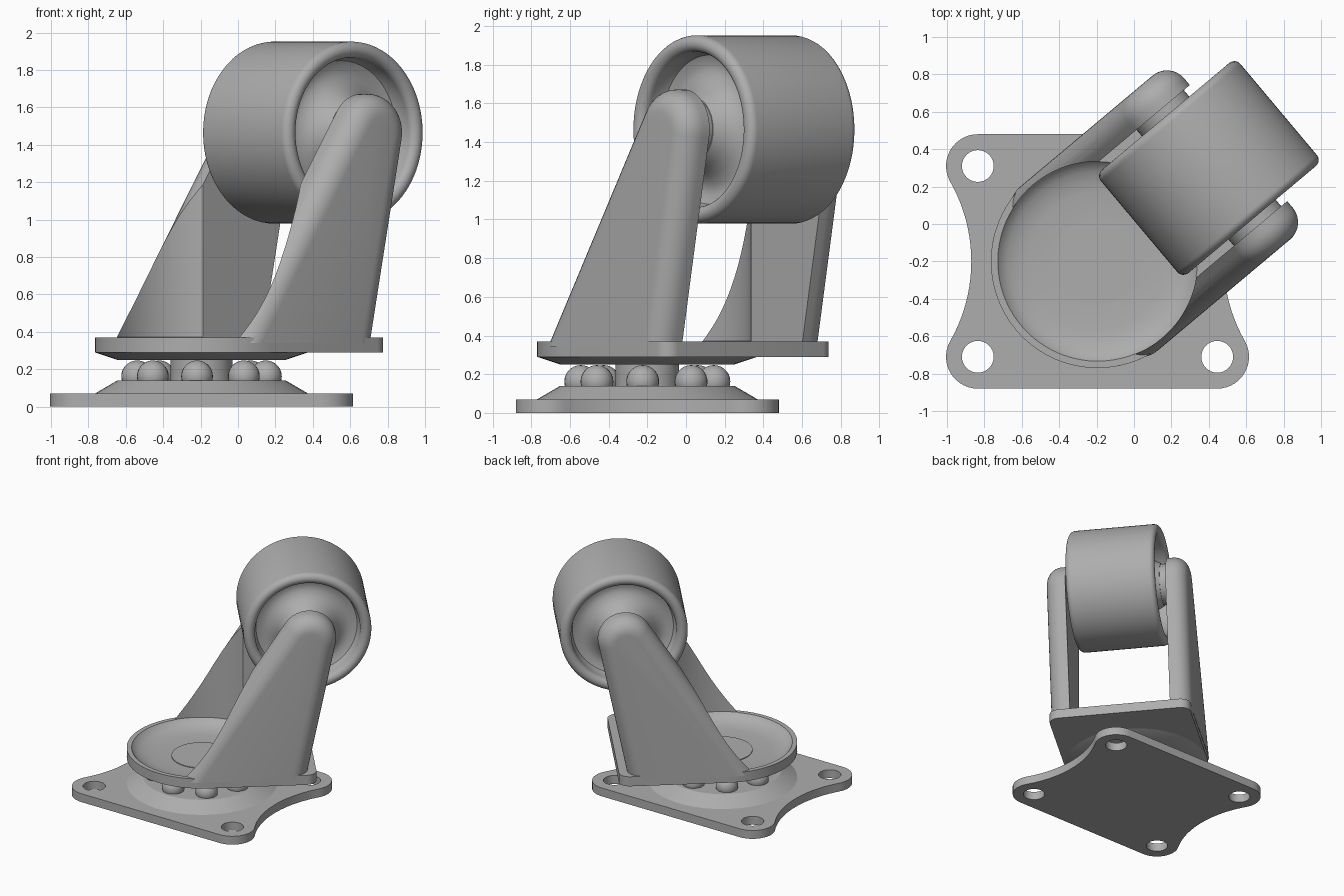
import bpy, bmesh
from math import sin, cos, pi, radians
from mathutils import Matrix

cube = bpy.data.objects.get("Cube")
if cube:
    bpy.data.objects.remove(cube, do_unlink=True)

GREY = (0.42, 0.42, 0.42, 1)
metal = bpy.data.materials.new("plain grey")
metal.use_nodes = True
metal.diffuse_color = GREY
metal.node_tree.nodes["Principled BSDF"].inputs["Base Color"].default_value = GREY


def finish(name, bm, matrix):
    bmesh.ops.recalc_face_normals(bm, faces=bm.faces)
    mesh = bpy.data.meshes.new(name)
    bm.to_mesh(mesh)
    bm.free()
    mesh.materials.append(metal)
    ob = bpy.data.objects.new(name, mesh)
    bpy.context.collection.objects.link(ob)
    ob.matrix_world = matrix
    return ob


def loft(name, rings, matrix=Matrix()):
    """Skin a stack of equal-length rings and cap both ends."""
    bm = bmesh.new()
    loops = [[bm.verts.new(p) for p in ring] for ring in rings]
    n = len(loops[0])
    for a, b in zip(loops, loops[1:]):
        for i in range(n):
            j = (i + 1) % n
            bm.faces.new((a[i], a[j], b[j], b[i]))
    bm.faces.new(loops[0])
    bm.faces.new(loops[-1])
    return finish(name, bm, matrix)


def arc(cx, cy, r, start, end, n):
    angles = [radians(start + (end - start) * i / n) for i in range(n + 1)]
    return [(cx + r * cos(a), cy + r * sin(a)) for a in angles]


def lathe(name, profile, matrix=Matrix(), n=64):
    return loft(name, [[(x, y, z) for x, y in arc(0, 0, r, 0, 360, n)[:-1]]
                       for r, z in profile], matrix)


def prism(name, outline, z0, z1, matrix):
    return loft(name, [[(x, y, z) for x, y in outline] for z in (z0, z1)], matrix)


def cut(ob, cutters):
    for c in cutters:
        mod = ob.modifiers.new("cut", 'BOOLEAN')
        mod.operation, mod.solver, mod.object = 'DIFFERENCE', 'EXACT', c
    dg = bpy.context.evaluated_depsgraph_get()
    mesh = bpy.data.meshes.new_from_object(ob.evaluated_get(dg))
    ob.modifiers.clear()
    ob.data = mesh


centre = Matrix.Translation((-0.195, -0.2, 0))
swivel = centre @ Matrix.Rotation(radians(40), 4, 'Z')
AXLE_U, AXLE_Z = 0.777, 1.465
parts, cutters = [], []

# Mounting plate: rounded corners, waisted left and right sides, four holes
HX, HY, CORNER, WAIST_X, WAIST_R, TURN = 0.64, 0.51, 0.17, 1.536, 0.861, 29.6
half = (arc(HX, -HY, CORNER, -90, TURN, 14)
        + arc(WAIST_X, 0, WAIST_R, 180 + TURN, 180 - TURN, 20)[1:-1]
        + arc(HX, HY, CORNER, -TURN, 90, 14))
base = prism("mounting_plate", half + [(-x, -y) for x, y in half], 0, 0.07, centre)
holes = [lathe("hole_cutter", [(0.085, -0.1), (0.085, 0.2)],
               centre @ Matrix.Translation((sx * HX, sy * HY, 0)), 32)
         for sx in (-1, 1) for sy in (-1, 1)]
cut(base, holes)
cutters += holes
parts.append(base)

# Lower race, centre pin and ball bearings
parts.append(lathe("lower_race", [(0.57, 0.06), (0.57, 0.07), (0.45, 0.14)], centre))
parts.append(lathe("centre_pin", [(0.165, 0.13), (0.165, 0.27)], centre))
for k in range(8):
    a = radians(-4 - 45 * k)
    bm = bmesh.new()
    bmesh.ops.create_uvsphere(bm, u_segments=24, v_segments=14, radius=0.085)
    parts.append(finish("bearing_ball", bm, centre @ Matrix.Translation(
        (0.345 * cos(a), 0.345 * sin(a), 0.162))))

# Dish-shaped cutter, shared by the fork plate and the legs
dish = lathe("dish_cutter", [(0.2, 0.3), (0.37, 0.303), (0.43, 0.312), (0.48, 0.328),
                             (0.515, 0.348), (0.535, 0.372), (0.535, 2.2)], swivel, 96)
cutters.append(dish)

# Fork plate: round at the front, square at the wheel end
R, END, r = 0.57, 0.83, 0.08
outline = (arc(0, 0, R, 90, 270, 48) + arc(END - r, r - R, r, -90, 0, 8)
           + arc(END - r, R - r, r, 0, 90, 8))
plate = prism("fork_plate", outline, 0.29, 0.37, swivel)
cut(plate, [dish])
parts.append(plate)
parts.append(lathe("upper_race", [(0.45, 0.25), (0.57, 0.29), (0.57, 0.294)], swivel))
parts.append(lathe("pin_head", [(0.23, 0.28), (0.23, 0.306)], swivel))


# Fork legs: tapered slabs with a rounded outer edge
def leg_ring(inset, v, foot=0.34, front=147, back=-11.5):
    rad = 0.207 - inset

    def foot_point(deg):
        a = radians(deg)
        return (AXLE_U + (rad - (foot - AXLE_Z) * sin(a)) / cos(a), foot)
    pts = [foot_point(back)] + arc(AXLE_U, AXLE_Z, rad, back, front, 28) + [foot_point(front)]
    return [(u, v, z) for u, z in pts]


ROUND, INNER, OUTER = 0.12, 0.405, 0.572
for side, label in ((1, "left"), (-1, "right")):
    rings = [leg_ring(0, side * INNER)]
    for i in range(9):
        t = i / 8 * pi / 2
        rings.append(leg_ring(ROUND * (1 - cos(t)), side * (OUTER - ROUND * (1 - sin(t)))))
    leg = loft("fork_leg_" + label, rings, swivel)
    cut(leg, [dish])
    parts.append(leg)

# Wheel with rounded rims and dished hub, on its axle
wheel_at = swivel @ Matrix.Translation((AXLE_U, 0, AXLE_Z)) @ Matrix.Rotation(pi / 2, 4, 'X')
rim = arc(0.444, 0.317, 0.043, 0, 180, 14)
hub = [(0.401, 0.27), (0.385, 0.235), (0.34, 0.215), (0.29, 0.22),
       (0.24, 0.25), (0.2, 0.295), (0.17, 0.35)]
side = rim + hub
parts.append(lathe("wheel", [(a, -b) for a, b in reversed(side)] + side, wheel_at, 72))
parts.append(lathe("axle", [(0.165, -0.42), (0.165, 0.42)], wheel_at, 40))

for c in cutters:
    bpy.data.objects.remove(c, do_unlink=True)

# Smooth shading with crisp edges
bpy.ops.object.select_all(action='DESELECT')
for ob in parts:
    ob.select_set(True)
bpy.context.view_layer.objects.active = parts[0]
bpy.ops.object.shade_smooth_by_angle(angle=radians(30))
